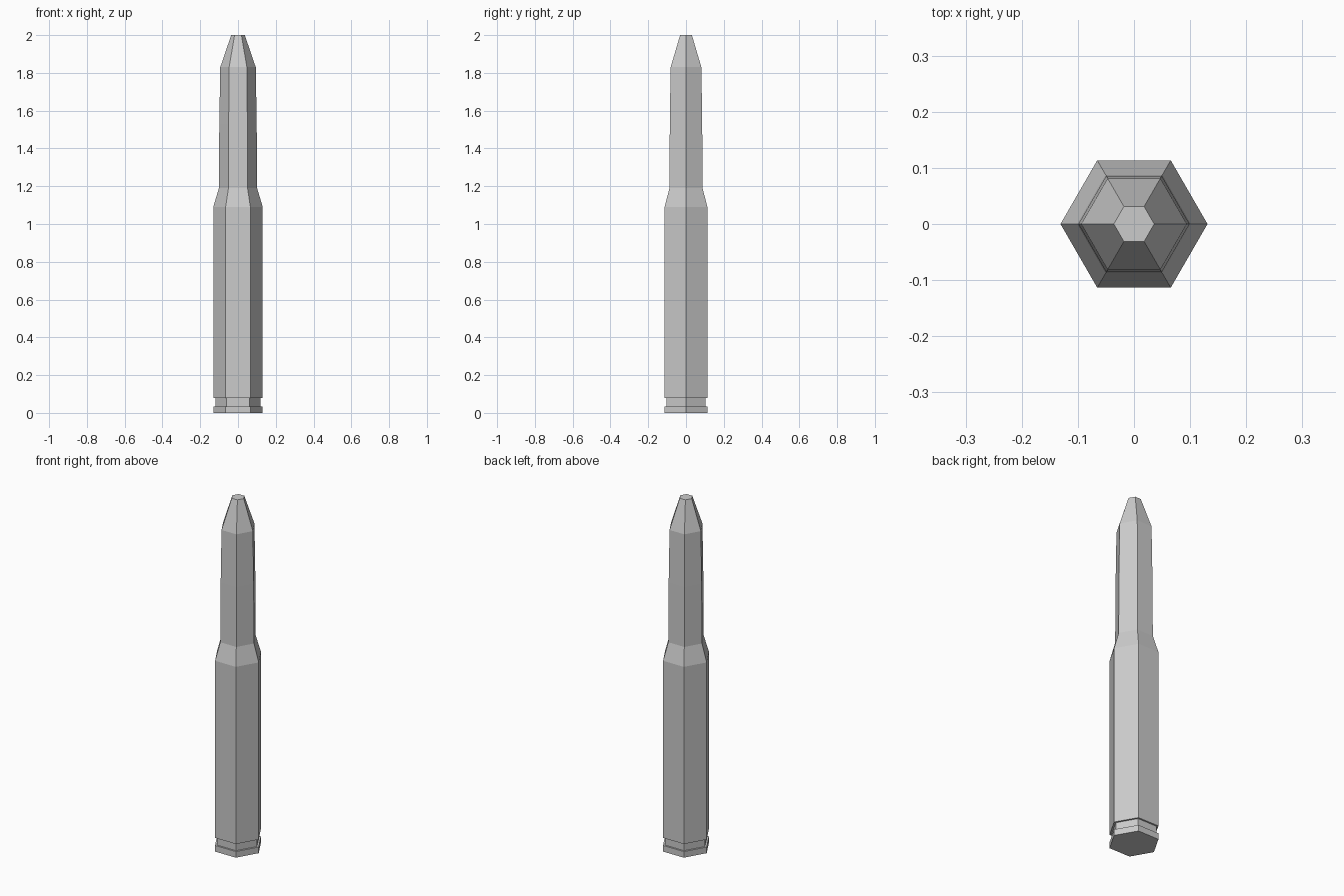
import bpy, bmesh
from math import cos, sin, tau

cube = bpy.data.objects.get("Cube")
if cube:
    bpy.data.objects.remove(cube)

SIDES = 6

grey = bpy.data.materials.new("plain_grey")
grey.use_nodes = True
colour = (0.6, 0.6, 0.6, 1)
grey.diffuse_color = colour
grey.node_tree.nodes["Principled BSDF"].inputs["Base Color"].default_value = colour


def turned(name, profile):
    """Closed six-sided solid through (radius, height) rings."""
    bm = bmesh.new()
    rings = [[bm.verts.new((r * cos(tau * i / SIDES), r * sin(tau * i / SIDES), z))
              for i in range(SIDES)] for r, z in profile]
    for low, high in zip(rings, rings[1:]):
        for i in range(SIDES):
            j = (i + 1) % SIDES
            bm.faces.new((low[i], low[j], high[j], high[i]))
    bm.faces.new(rings[0][::-1])
    bm.faces.new(rings[-1])
    mesh = bpy.data.meshes.new(name)
    bm.to_mesh(mesh)
    bm.free()
    mesh.materials.append(grey)
    obj = bpy.data.objects.new(name, mesh)
    bpy.context.collection.objects.link(obj)
    return obj


# Casing: base rim, extractor groove, straight body, shoulder and neck
turned("casing", [(0.131, 0), (0.131, 0.035), (0.12, 0.035), (0.12, 0.078),
                  (0.131, 0.078), (0.131, 1.09), (0.101, 1.19), (0.099, 1.53)])

# Tapered projectile with a flat tip, seated on the neck
turned("projectile", [(0.099, 1.53), (0.094, 1.83), (0.036, 2.0)])
